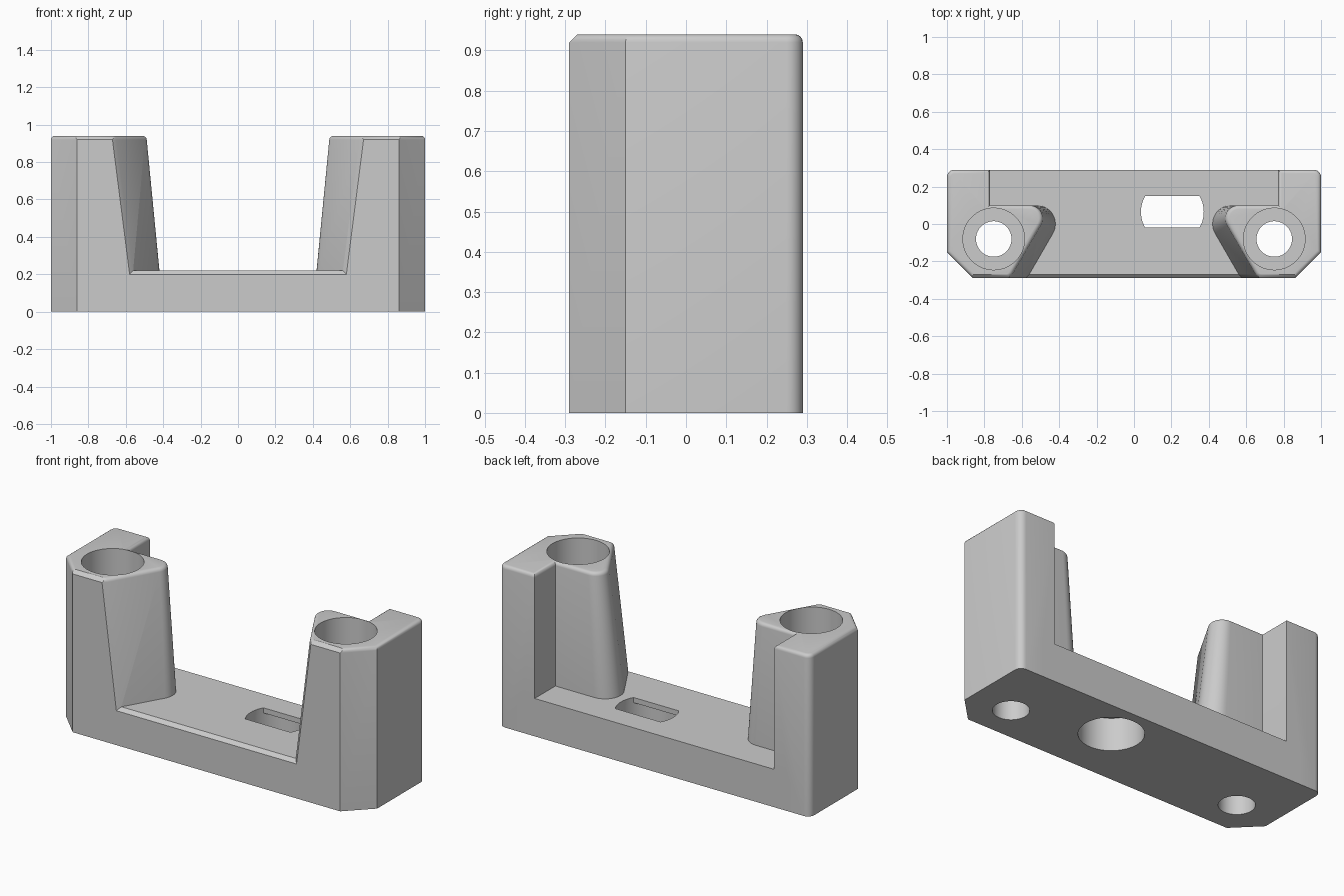
import bpy, bmesh
from math import sin, cos, radians, tan
from mathutils import Vector

default = bpy.data.objects.get("Cube")
if default:
    bpy.data.objects.remove(default, do_unlink=True)

FRONT, BACK = -0.29, 0.29
BASE_H, POST_H = 0.22, 0.94
HOLE_X, HOLE_Y = 0.75, -0.08

grey = bpy.data.materials.new("plain grey")
grey.use_nodes = True
grey.diffuse_color = (0.6, 0.6, 0.6, 1)
grey.node_tree.nodes["Principled BSDF"].inputs["Base Color"].default_value = (0.6, 0.6, 0.6, 1)


def arc(cx, cy, r, start, end, steps):
    angles = [radians(start + (end - start) * i / steps) for i in range(steps + 1)]
    return [(cx + r * cos(a), cy + r * sin(a)) for a in angles]


def loft(lower, upper, z0, z1):
    """Solid between two outlines with matching points."""
    bm = bmesh.new()
    a = [bm.verts.new((x, y, z0)) for x, y in lower]
    b = [bm.verts.new((x, y, z1)) for x, y in upper]
    n = len(a)
    bm.faces.new(a[::-1])
    bm.faces.new(b)
    for i in range(n):
        j = (i + 1) % n
        bm.faces.new((a[i], a[j], b[j], b[i]))
    bmesh.ops.recalc_face_normals(bm, faces=bm.faces)
    return bm


def chamfer_front(bm, height, size=0.02):
    """Slice the upper front edge off at 45 degrees."""
    cut = bmesh.ops.bisect_plane(
        bm, geom=bm.verts[:] + bm.edges[:] + bm.faces[:], dist=1e-5,
        plane_co=Vector((0, FRONT, height - size)),
        plane_no=Vector((0, -1, 1)).normalized(), clear_outer=True)
    edges = [e for e in cut["geom_cut"] if isinstance(e, bmesh.types.BMEdge)]
    bmesh.ops.holes_fill(bm, edges=edges, sides=0)


def make(name, bm):
    bmesh.ops.recalc_face_normals(bm, faces=bm.faces)
    mesh = bpy.data.meshes.new(name)
    bm.to_mesh(mesh)
    bm.free()
    mesh.materials.append(grey)
    ob = bpy.data.objects.new(name, mesh)
    bpy.context.collection.objects.link(ob)
    return ob


def post_outline(z):
    """Post section: the inner nose slopes outward and tightens with height."""
    t = (z - BASE_H) / (POST_H - BASE_H)
    r = 0.10 - 0.03 * t
    cx, cy = 0.42 + 0.07 * t + r, 0.10 - r
    nose = arc(cx, cy, r, 90, 210, 12)
    ex, ey = nose[-1]

    def on_slope(y):
        return ex + (ey - y) * tan(radians(30))

    return ([(0.77, 0.10)] + nose
            + [(on_slope(FRONT + 0.02), FRONT + 0.02),
               (on_slope(FRONT) + 0.01, FRONT),
               (0.86, FRONT), (1, -0.15)]
            + arc(0.96, BACK - 0.04, 0.04, 0, 90, 6)
            + [(0.77, BACK)])


def make_post(name, side):
    bm = loft(post_outline(0), post_outline(POST_H), 0, POST_H)
    rim = [e for e in bm.edges if all(v.co.z > POST_H - 1e-4 for v in e.verts)]
    bmesh.ops.bevel(bm, geom=rim, offset=0.02, segments=4, profile=0.5,
                    affect='EDGES', clamp_overlap=True)
    chamfer_front(bm, POST_H)
    for v in bm.verts:
        v.co.x *= side
    return make(name, bm)


def apply_boolean(target, other, operation):
    mod = target.modifiers.new(operation.lower(), 'BOOLEAN')
    mod.operation, mod.solver, mod.object = operation, 'EXACT', other
    bpy.context.view_layer.objects.active = target
    bpy.ops.object.modifier_apply(modifier=mod.name)
    bpy.data.objects.remove(other, do_unlink=True)


def drill(target, outline, z0, z1):
    cutter = make("cutter", loft(outline, outline, z0, z1))
    cutter.hide_render = True
    apply_boolean(target, cutter, 'DIFFERENCE')


def circle(x, y, r, n=64):
    return arc(x, y, r, 0, 360, n)[:-1]


# Base bar
w = 0.85
bar = [(-w, FRONT), (w, FRONT), (w, BACK), (-w, BACK)]
bm = loft(bar, bar, 0, BASE_H)
chamfer_front(bm, BASE_H)
body = make("bracket_body", bm)

# Posts, with a deep bore over a narrower through hole
for name, side in (("left_post", 1), ("right_post", -1)):
    apply_boolean(body, make_post(name, side), 'UNION')
for side in (1, -1):
    drill(body, circle(side * HOLE_X, HOLE_Y, 0.165), 0.2, 1.1)
    drill(body, circle(side * HOLE_X, HOLE_Y, 0.095), -0.1, 0.5)

# Round recess from below, opening into a slot with curved ends on top
sx, sy = 0.205, 0.065
drill(body, circle(sx, sy, 0.17), -0.1, BASE_H - 0.03)
slot = arc(sx, sy, 0.168, -30, 30, 10) + arc(sx, sy, 0.168, 150, 210, 10)
drill(body, slot, 0.1, 0.4)

# Smooth the round parts, keep the edges sharp
bpy.ops.object.select_all(action='DESELECT')
body.select_set(True)
bpy.context.view_layer.objects.active = body
bpy.ops.object.shade_smooth_by_angle(angle=radians(30))
